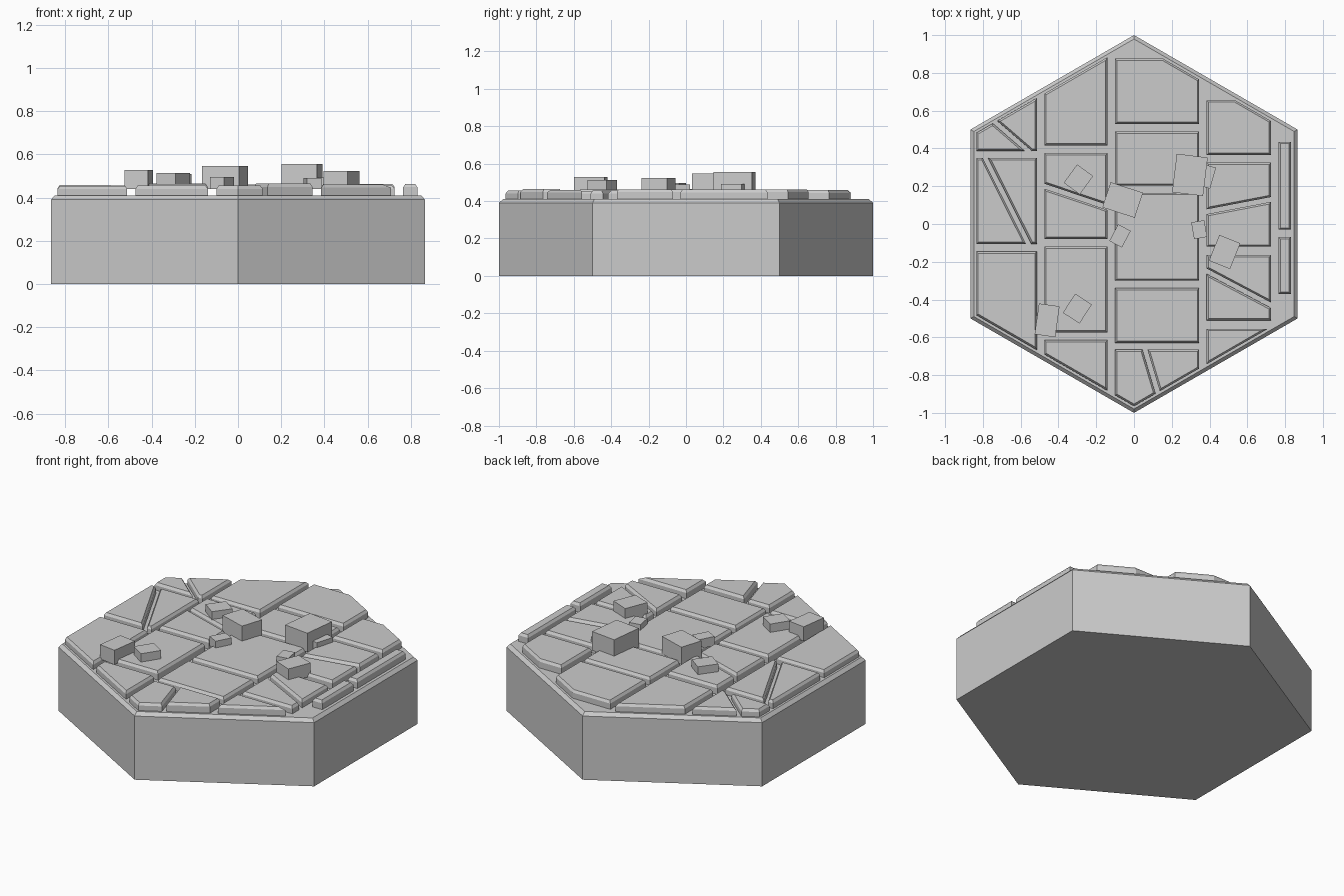
import bpy, bmesh, math, random
from mathutils import Vector
from mathutils.geometry import intersect_line_line_2d  # noqa

if "Cube" in bpy.data.objects:
    bpy.data.objects.remove(bpy.data.objects["Cube"])

random.seed(4)


def inset(pts, d):
    # mitred inward offset of a counter-clockwise convex outline
    out = []
    for i, p in enumerate(pts):
        e1 = (p - pts[i - 1]).normalized()
        e2 = (pts[(i + 1) % len(pts)] - p).normalized()
        n1, n2 = Vector((-e1.y, e1.x)), Vector((-e2.y, e2.x))
        out.append(p + (n1 + n2) * d / (1 + n1.dot(n2)))
    return out


def slab(name, pts, z0, z1, d, drop):
    # prism with a chamfered top rim
    bm = bmesh.new()
    layers = ((pts, z0), (pts, z1 - drop), (inset(pts, d), z1))
    rings = [[bm.verts.new((p.x, p.y, z)) for p in ring] for ring, z in layers]
    for a, b in zip(rings, rings[1:]):
        for i in range(len(pts)):
            j = (i + 1) % len(pts)
            bm.faces.new((a[i], a[j], b[j], b[i]))
    bm.faces.new(rings[0][::-1])
    bm.faces.new(rings[-1])
    me = bpy.data.meshes.new(name)
    bm.to_mesh(me)
    bm.free()
    ob = bpy.data.objects.new(name, me)
    bpy.context.collection.objects.link(ob)


def clip(poly, n, limit):
    # keep the side where p.n <= limit, dropping tiny edges
    out = []
    for i, q in enumerate(poly):
        p = poly[i - 1]
        dp, dq = p.dot(n) - limit, q.dot(n) - limit
        if dp * dq < 0:
            out.append(p.lerp(q, dp / (dp - dq)))
        if dq <= 0:
            out.append(q)
    return [p for i, p in enumerate(out) if (p - out[i - 1]).length > 0.01]


def polar(r, deg):
    return Vector((r * math.cos(math.radians(deg)), r * math.sin(math.radians(deg))))


# hexagonal base
slab("hex_base", [polar(1, 30 + 60 * i) for i in range(6)], 0, 0.41, 0.018, 0.02)

# paving columns: x range, then rows of (y low, y high, optional crack x1 y1 x2 y2)
columns = [
    (-0.835, -0.513, [(0.387, 0.8, (-0.56, 0.387, -0.737, 0.54)),
                      (-0.105, 0.35, (-0.787, 0.35, -0.558, -0.105)),
                      (-0.8, -0.145, None)]),
    (-0.475, -0.14, [(0.415, 1, None),
                     (-0.08, 0.375, (-0.475, 0.2, -0.14, 0.088)),
                     (-0.575, -0.12, None), (-1, -0.615, None)]),
    (-0.10, 0.345, [(0.53, 0.875, None), (0.203, 0.49, None), (-0.30, 0.165, None),
                    (-0.63, -0.34, None), (-1, -0.665, (0.058, -0.665, 0.122, -0.88))]),
    (0.385, 0.725, [(0.365, 0.655, None), (-0.12, 0.325, (0.385, 0.065, 0.725, 0.13)),
                    (-0.51, -0.165, (0.385, -0.25, 0.725, -0.43)),
                    (-0.8, -0.555, None)]),
    (0.765, 0.83, [(-0.03, 0.435, None), (-0.37, -0.07, None)]),
]
for x0, x1, rows in columns:
    for y0, y1, crack in rows:
        tile = [Vector(c) for c in ((x0, y0), (x1, y0), (x1, y1), (x0, y1))]
        for i in range(6):
            tile = clip(tile, polar(1, 60 * i), 0.8351)
        pieces = [tile]
        if crack:
            a, b = Vector(crack[:2]), Vector(crack[2:])
            n = Vector((a.y - b.y, b.x - a.x)).normalized()
            pieces = [clip(tile, n * s, a.dot(n * s) - 0.0125) for s in (1, -1)]
        for piece in pieces:
            slab("paving_stone", piece, 0.40, random.uniform(0.453, 0.465), 0.01, 0.015)

# loose rubble blocks: x, y, width, depth, top, turn
for x, y, w, d, top, turn in [
        (-0.06, 0.127, 0.18, 0.14, 0.547, -18), (0.296, 0.26, 0.165, 0.205, 0.556, -7),
        (0.375, 0.255, 0.09, 0.115, 0.492, -16), (-0.294, 0.236, 0.105, 0.12, 0.51, -36),
        (-0.30, -0.448, 0.105, 0.12, 0.513, -33), (-0.46, -0.51, 0.11, 0.165, 0.528, -8),
        (0.48, -0.148, 0.12, 0.147, 0.523, -22), (-0.074, -0.063, 0.075, 0.1, 0.496, -28),
        (0.345, -0.03, 0.07, 0.09, 0.49, 10)]:
    bpy.ops.mesh.primitive_cube_add(size=1, location=(x, y, (top + 0.44) / 2),
                                    rotation=(0, 0, math.radians(turn)))
    ob = bpy.context.object
    ob.name = "rubble_block"
    ob.scale = (w, d, top - 0.44)
